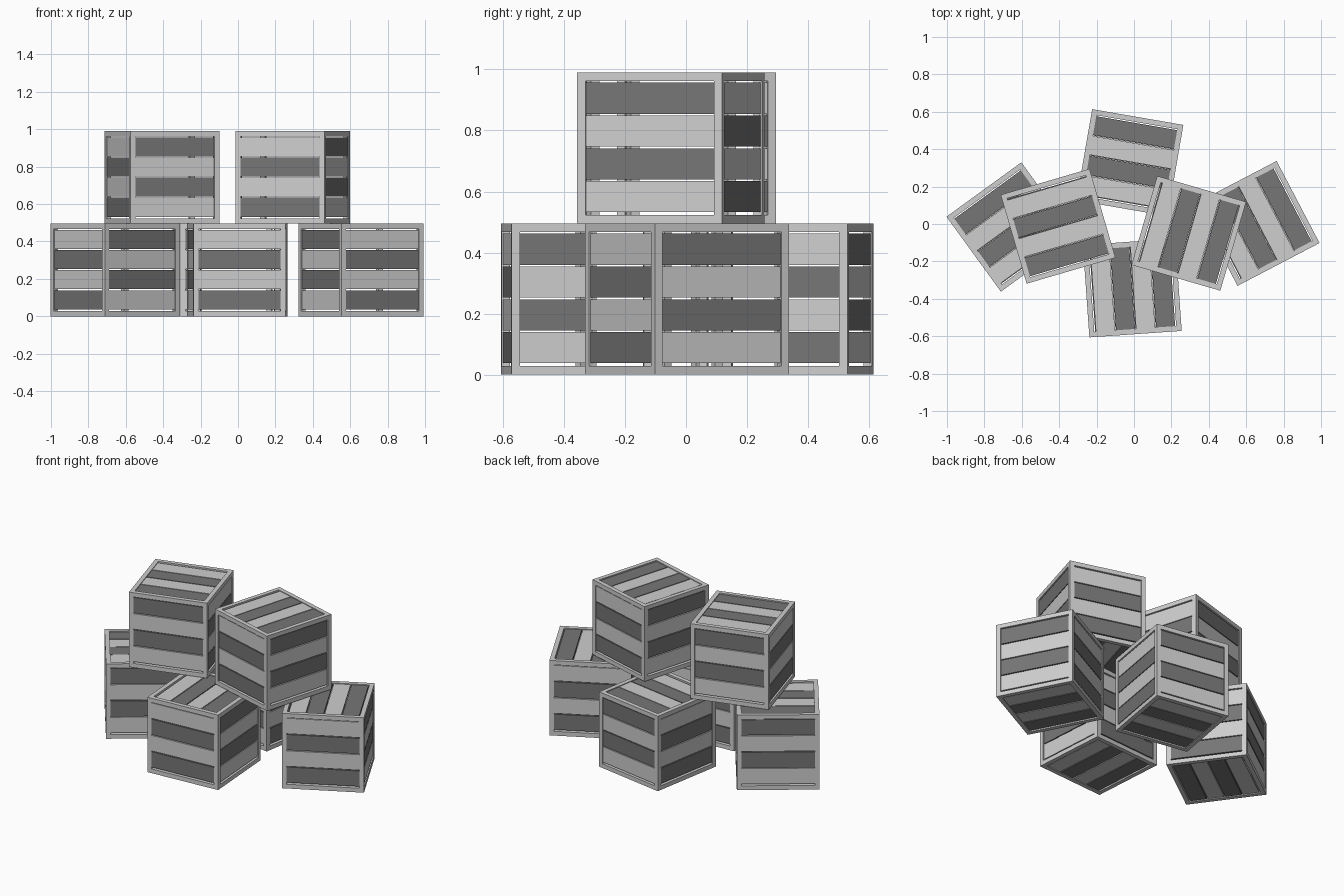
import bpy, bmesh, math
from mathutils import Vector, Matrix

cube = bpy.data.objects.get("Cube")
if cube:
    bpy.data.objects.remove(cube, do_unlink=True)

SIZE = 0.495      # crate edge
BAR = 0.028       # frame bar width
SLAT = 0.102      # slat width
PITCH = 0.1075    # slat spacing
THICK = 0.012
RECESS = 0.005


def material(name, v):
    m = bpy.data.materials.new(name)
    m.use_nodes = True
    m.diffuse_color = (v, v, v, 1)
    m.node_tree.nodes["Principled BSDF"].inputs["Base Color"].default_value = (v, v, v, 1)
    return m


light = material("light_grey", 0.62)
dark = material("dark_grey", 0.18)


# Open frame: a cube whose faces are inset and removed, thickened inward later
def frame_mesh():
    bm = bmesh.new()
    bmesh.ops.create_cube(bm, size=SIZE)
    panels = bm.faces[:]
    bmesh.ops.inset_individual(bm, faces=panels, thickness=BAR, use_even_offset=True)
    bmesh.ops.delete(bm, geom=panels, context='FACES')
    me = bpy.data.meshes.new("crate_frame")
    bm.to_mesh(me)
    bm.free()
    me.materials.append(light)
    return me


# Four slats per face, stacked along a direction, in alternating colours
def slat_mesh():
    X, Y, Z = Vector((1, 0, 0)), Vector((0, 1, 0)), Vector((0, 0, 1))
    # face normal, stacking direction, parity of the dark slats
    panels = [(X, Z, 1), (-X, Z, 1), (Y, Z, 0), (-Y, Z, 0), (Z, X, 1), (-Z, -X, 1)]
    bm = bmesh.new()
    for normal, stack, parity in panels:
        along = stack.cross(normal)
        axes = Matrix((along, stack, normal)).transposed().to_4x4()
        for i in range(4):
            pos = normal * (SIZE / 2 - RECESS - THICK / 2) + stack * ((i - 1.5) * PITCH + 0.002)
            scale = Matrix.Diagonal((SIZE - 2 * BAR, SLAT, THICK, 1))
            made = bmesh.ops.create_cube(bm, size=1, matrix=Matrix.Translation(pos) @ axes @ scale)
            for f in {f for v in made["verts"] for f in v.link_faces}:
                f.material_index = int(i % 2 == parity)
    bmesh.ops.recalc_face_normals(bm, faces=bm.faces[:])
    me = bpy.data.meshes.new("crate_slats")
    bm.to_mesh(me)
    bm.free()
    me.materials.append(light)
    me.materials.append(dark)
    return me


frame, slats = frame_mesh(), slat_mesh()


def crate(name, x, y, level, angle):
    for part, me in (("frame", frame), ("slats", slats)):
        ob = bpy.data.objects.new(f"{name}_crate_{part}", me)
        bpy.context.collection.objects.link(ob)
        ob.location = (x, y, SIZE * (level + 0.5))
        ob.rotation_euler.z = math.radians(angle)
        if part == "frame":
            mod = ob.modifiers.new("thickness", 'SOLIDIFY')
            mod.thickness = BAR
            mod.offset = -1
            mod.use_even_offset = True


# Lower layer
crate("back", -0.022, 0.328, 0, 80.2)
crate("lower_right", -0.657, -0.016, 0, 126)
crate("front", -0.009, -0.342, 0, 4)
crate("lower_left", 0.658, 0.003, 0, 27.6)
# Upper layer
crate("upper_right", -0.406, -0.012, 1, -73.7)
crate("upper_left", 0.293, -0.05, 1, -16.2)
